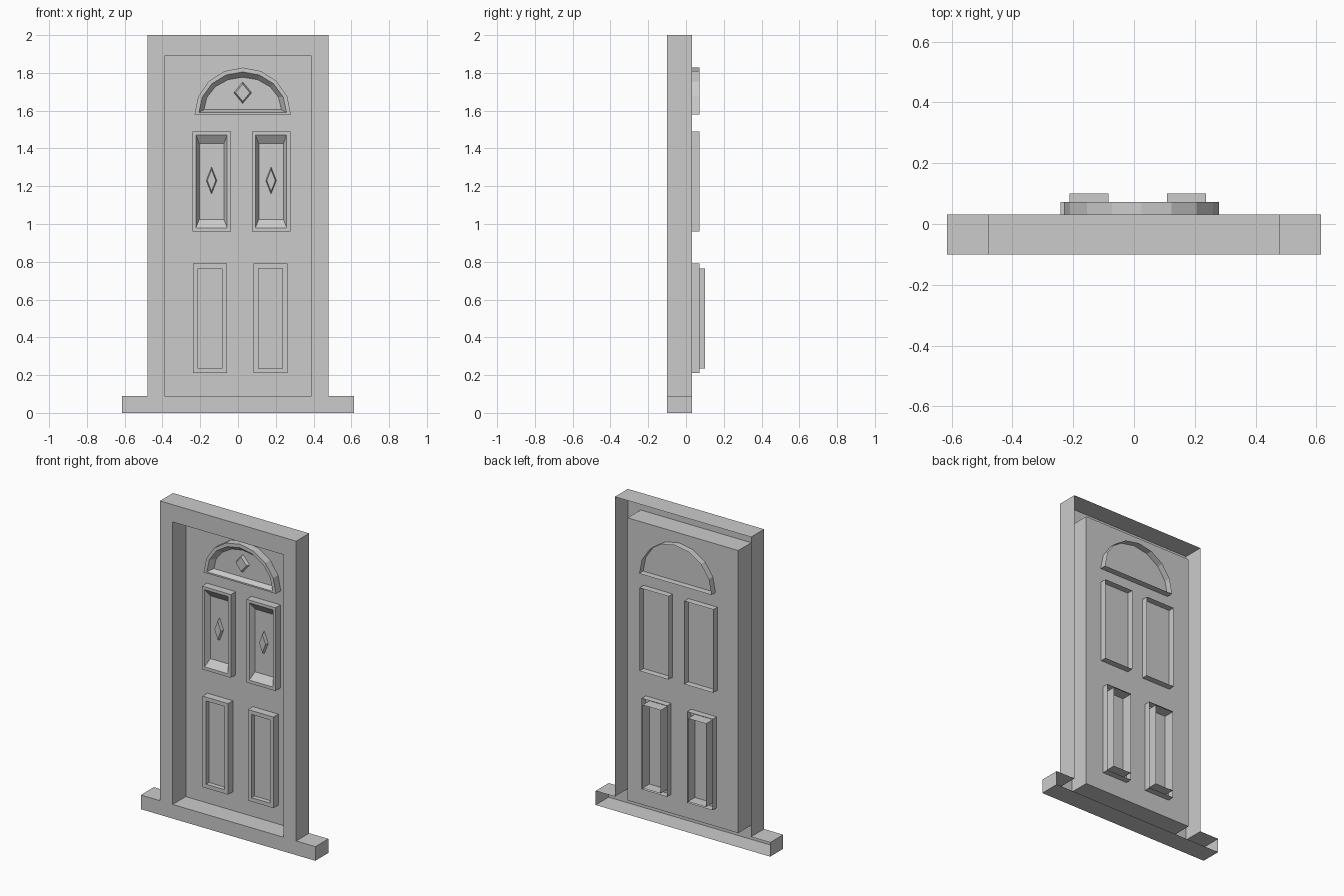
import bpy
import math

if "Cube" in bpy.data.objects:
    bpy.data.objects.remove(bpy.data.objects["Cube"])

FRONT, BACK = -0.10, 0.031      # casing depth
P_FRONT, P_BACK = -0.018, 0.072  # panel moulding depth


def make(name, verts, faces):
    me = bpy.data.meshes.new(name)
    me.from_pydata(verts, [], faces)
    me.update()
    ob = bpy.data.objects.new(name, me)
    bpy.context.collection.objects.link(ob)
    return ob


def loft(name, loops, cap=True):
    """Bridge (outline, y) loops from back to front; optionally cap the last."""
    n = len(loops[0][0])
    verts = [(x, y, z) for pts, y in loops for x, z in pts]
    faces = []
    for k in range(len(loops) - 1):
        a, b = k * n, (k + 1) * n
        for i in range(n):
            j = (i + 1) % n
            faces.append((a + i, a + j, b + j, b + i))
    if cap:
        a = (len(loops) - 1) * n
        faces.append(tuple(range(a, a + n)))
    return make(name, verts, faces)


def rect(x0, x1, z0, z1):
    return [(x0, z0), (x1, z0), (x1, z1), (x0, z1)]


def crect(cx, hw, z0, z1):
    return rect(cx - hw, cx + hw, z0, z1)


def arch(cx, hw, z0, z1, n=8):
    return [(cx + hw * math.cos(math.pi * i / n),
             z0 + (z1 - z0) * math.sin(math.pi * i / n)) for i in range(n + 1)]


def diamond(name, cx, cz, w, h, y_back, y_front):
    def shape(s):
        return [(cx, cz - h * s), (cx + w * s, cz), (cx, cz + h * s), (cx - w * s, cz)]
    loft(name, [(shape(1), y_back), (shape(0.8), y_front)])


# outer casing walls with projecting sill ends, open at the back
outline = [(-0.615, 0), (0.615, 0), (0.615, 0.09), (0.48, 0.09),
           (0.48, 2), (-0.48, 2), (-0.48, 0.09), (-0.615, 0.09)]
loft("casing_walls", [(outline, BACK), (outline, FRONT)], cap=False)

# casing front faces
for name, r in (("left_jamb", (-0.48, -0.39, 0.09, 2)),
                ("right_jamb", (0.39, 0.48, 0.09, 2)),
                ("head", (-0.39, 0.39, 1.89, 2)),
                ("sill_front", (-0.615, 0.615, 0, 0.09))):
    loft(name, [(rect(*r), FRONT)])

# recess walls and door leaf
opening = rect(-0.39, 0.39, 0.09, 1.89)
loft("door_leaf", [(opening, FRONT), (opening, BACK)])

# fanlight
outer = arch(0.025, 0.255, 1.58, 1.828)
loft("fanlight", [(outer, P_BACK), (outer, P_FRONT),
                  (arch(0.025, 0.232, 1.59, 1.805), P_FRONT),
                  (arch(0.025, 0.205, 1.605, 1.777), 0.015)])
diamond("fanlight_diamond", 0.025, 1.695, 0.047, 0.057, 0.015, -0.005)

for side, cu, cl in (("left", -0.14, -0.1475), ("right", 0.175, 0.1725)):
    # upper glazed panels
    outer = crect(cu, 0.102, 0.96, 1.49)
    loft(side + "_upper_panel", [(outer, P_BACK), (outer, P_FRONT),
                                 (crect(cu, 0.083, 0.98, 1.472), P_FRONT),
                                 (crect(cu, 0.065, 1.025, 1.425), 0.015)])
    diamond(side + "_upper_diamond", cu, 1.23, 0.028, 0.072, 0.015, -0.005)
    # lower sunken panels
    outer = crect(cl, 0.09, 0.21, 0.79)
    inner = crect(cl, 0.064, 0.235, 0.765)
    loft(side + "_lower_panel", [(outer, P_BACK), (outer, P_FRONT),
                                 (inner, P_FRONT), (inner, 0.012)])
    loft(side + "_lower_panel_back", [(inner, 0.10), (inner, BACK)], cap=False)
